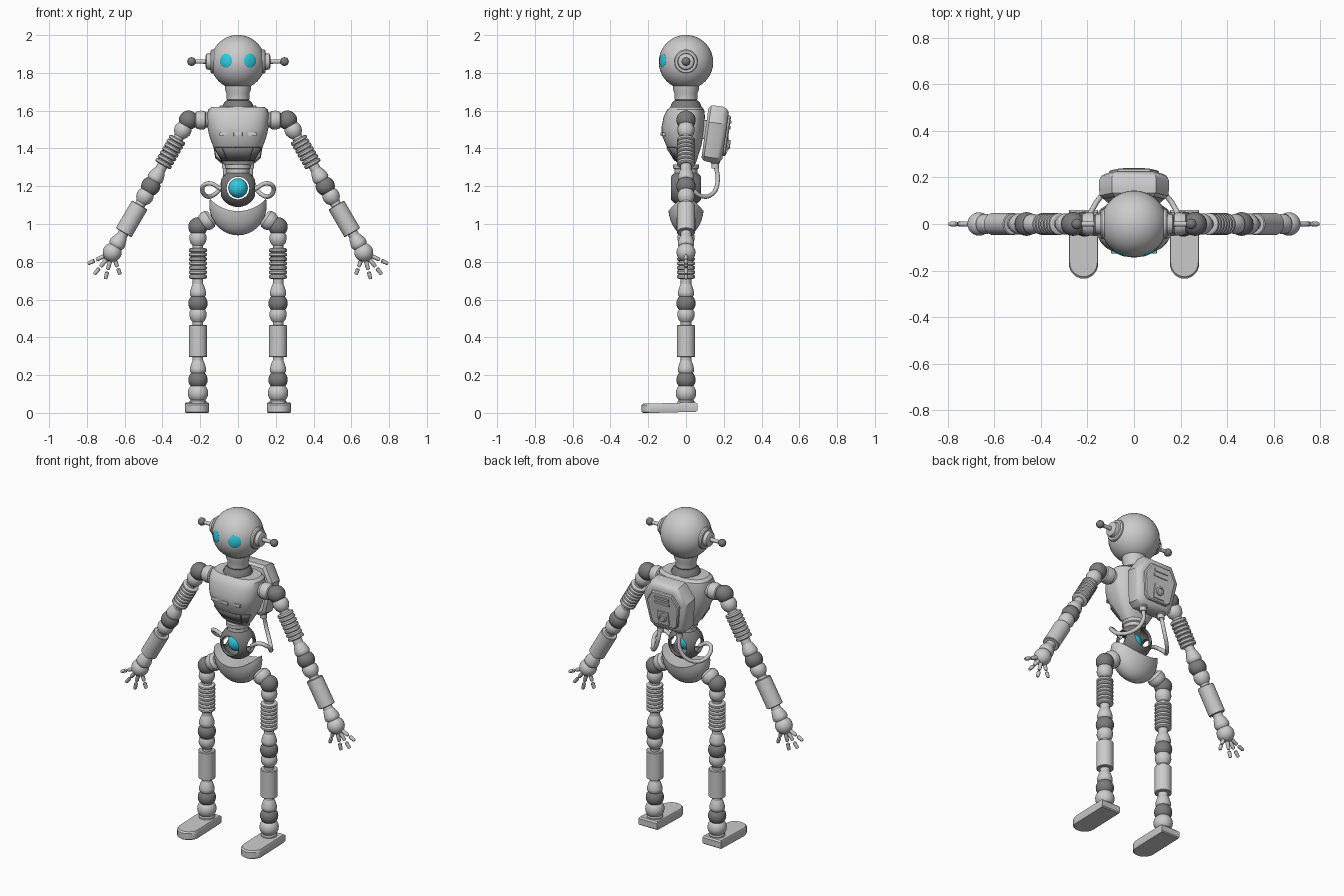
import bpy, bmesh
from math import sin, cos, pi, radians
from mathutils import Vector, Matrix

if "Cube" in bpy.data.objects:
    bpy.data.objects.remove(bpy.data.objects["Cube"])


def colour(name, rgb):
    m = bpy.data.materials.new(name)
    m.diffuse_color = (*rgb, 1)
    m.use_nodes = True
    m.node_tree.nodes["Principled BSDF"].inputs["Base Color"].default_value = m.diffuse_color
    return m


CYAN = colour("cyan_glow", (0.03, 0.6, 0.75))
DARK = colour("dark_joint", (0.2, 0.2, 0.2))


def finish(name, bm, mat=None, angle=35):
    bmesh.ops.recalc_face_normals(bm, faces=bm.faces)
    me = bpy.data.meshes.new(name)
    bm.to_mesh(me)
    bm.free()
    for p in me.polygons:
        p.use_smooth = True
    me.set_sharp_from_angle(angle=radians(angle))
    ob = bpy.data.objects.new(name, me)
    bpy.context.collection.objects.link(ob)
    if mat:
        me.materials.append(mat)
    return ob


def loft(name, rings, mat=None, closed=True):
    """Skin a stack of equal-length point rings; closed loops get end caps."""
    bm = bmesh.new()
    vs = [[bm.verts.new(p) for p in r] for r in rings]
    n = len(vs[0])
    for a, b in zip(vs, vs[1:]):
        for i in range(n if closed else n - 1):
            j = (i + 1) % n
            bm.faces.new((a[i], a[j], b[j], b[i]))
    if closed:
        bm.faces.new(vs[0])
        bm.faces.new(vs[-1])
    return finish(name, bm, mat)


def lathe(name, profile, origin, axis, mat=None, n=28):
    q = Vector(axis).to_track_quat('Z', 'Y')
    o = Vector(origin)
    return loft(name, [[o + q @ Vector((r * cos(2 * pi * i / n), r * sin(2 * pi * i / n), t))
                        for i in range(n)] for r, t in profile], mat)


def ball(name, c, r, mat=None, scale=(1, 1, 1), n=28):
    bm = bmesh.new()
    bmesh.ops.create_uvsphere(bm, u_segments=n, v_segments=n // 2, radius=r)
    bm.transform(Matrix.Translation(c) @ Matrix.Diagonal((*scale, 1)))
    return finish(name, bm, mat)


def box(name, c, size, bevel=0.005, mat=None):
    bm = bmesh.new()
    bmesh.ops.create_cube(bm, size=1)
    bm.transform(Matrix.Translation(c) @ Matrix.Diagonal((*size, 1)))
    bmesh.ops.bevel(bm, geom=bm.edges[:], offset=bevel, segments=2, affect='EDGES', profile=0.5)
    return finish(name, bm, mat)


def cut(ob, *cutters):
    bpy.context.view_layer.objects.active = ob
    for c in cutters:
        m = ob.modifiers.new("cut", 'BOOLEAN')
        m.operation, m.object, m.solver = 'DIFFERENCE', c, 'EXACT'
        bpy.ops.object.modifier_apply(modifier=m.name)
        bpy.data.objects.remove(c)
    ob.data.set_sharp_from_angle(angle=radians(35))


def tube(name, pts, r):
    cu = bpy.data.curves.new(name, 'CURVE')
    cu.dimensions, cu.bevel_depth, cu.bevel_resolution = '3D', r, 3
    cu.use_fill_caps = True
    sp = cu.splines.new('BEZIER')
    sp.bezier_points.add(len(pts) - 1)
    for b, p in zip(sp.bezier_points, pts):
        b.co = p
        b.handle_left_type = b.handle_right_type = 'AUTO'
    ob = bpy.data.objects.new(name, cu)
    bpy.context.collection.objects.link(ob)


# Head, neck and collar
ball("head", (0, 0, 1.857), 0.144, n=40)
lathe("neck", [(.05, 1.62), (.055, 1.655), (.06, 1.66), (.06, 1.69), (.068, 1.71), (.068, 1.74)], (0, 0, 0), (0, 0, 1))
lathe("collar", [(.085, 1.60), (.085, 1.615), (.075, 1.64), (.06, 1.655)], (0, 0, 0), (0, 0, 1), DARK)

# Torso: rounded cross-sections (z, half width, front y, back y)
SECT = [(1.31, .07, -.04, .045), (1.33, .085, -.052, .055), (1.41, .132, -.102, .08), (1.47, .153, -.128, .092),
        (1.51, .161, -.13, .097), (1.57, .165, -.118, .1), (1.605, .158, -.1, .096), (1.62, .14, -.082, .083)]


def torso_pt(z, a, grow=0.0):
    for s, t in zip(SECT, SECT[1:]):
        if s[0] <= z <= t[0]:
            k = (z - s[0]) / (t[0] - s[0])
            rx, yf, yb = (s[i] + (t[i] - s[i]) * k + (-grow if i == 2 else grow) for i in (1, 2, 3))
            break
    c, d = cos(a), sin(a)
    e = 2 / 2.6
    x = rx * abs(c) ** e * (1 if c > 0 else -1)
    return Vector((x, (yb if d > 0 else -yf) * abs(d) ** e * (1 if d > 0 else -1), z))


loft("torso", [[torso_pt(s[0], 2 * pi * i / 48) for i in range(48)] for s in SECT])
for i, (a, b) in enumerate([(205, 236), (238, 302), (304, 335)]):
    plate = loft("belly_plate", [[torso_pt(z, radians(a + (b - a) * k / 10), .003) for k in range(11)]
                                 for z in (1.335, 1.37, 1.405)], DARK, False)
    m = plate.modifiers.new("thick", 'SOLIDIFY')
    m.thickness, m.offset = .007, 0
for x in (-.075, 0, .075):
    box("chest_button", (x, -.122 + abs(x) * .1, 1.475), (.046, .024, .02), .003)
lathe("waist_link", [(.06, 1.265), (.06, 1.29), (.068, 1.295), (.068, 1.315)], (0, 0, 0), (0, 0, 1))

# Hollow abdomen with glowing core
abdomen = ball("abdomen_shell", (0, 0, 1.19), .1, DARK, n=36)
cut(abdomen, ball("cut_inner", (0, 0, 1.19), .084),
    lathe("cut_y", [(.06, -.2), (.06, .2)], (0, 0, 1.19), (0, 1, 0)),
    lathe("cut_x", [(.042, -.2), (.042, .2)], (0, 0, 1.19), (1, 0, 0)))
ball("glowing_core", (0, -.01, 1.19), .052, CYAN)

# Pelvis bowl with saddle-shaped top
pelvis = ball("pelvis", (0, 0, 1.10), 1, scale=(.152, .095, .16), n=36)
cut(pelvis, lathe("cut_saddle", [(.2, -.3), (.2, .3)], (0, 0, 1.268), (0, 1, 0), n=64))

# Backpack, tilted back; each ring is an octagonal outline
OUT = [(-.09, -.15), (.09, -.15), (.12, -.125), (.15, .06), (.095, .15), (-.095, .15), (-.15, .06), (-.12, -.125)]
tilt = Matrix.Translation((0, .155, 1.475)) @ Matrix.Rotation(radians(-8), 4, 'X')


def pack(name, rows, outline=OUT, shift=(0, 0), mat=None):
    loft(name, [[tilt @ Vector((x * k + shift[0], y, z * k + shift[1])) for x, z in outline] for y, k in rows], mat)


pack("backpack", [(-.055, .88), (-.042, .98), (-.02, 1), (.025, 1), (.045, .93), (.055, .82)])
pack("pack_plate", [(.04, .74), (.064, .72), (.07, .68)])
RECT = [(-.05, -.008), (.05, -.008), (.05, .008), (-.05, .008)]
for z in (.075, .045):
    pack("pack_vent", [(.05, 1), (.076, .95)], RECT, (0, z))
pack("pack_port_base", [(.05, 1), (.076, .92)], [(-.04, -.05), (.04, -.05), (.04, .04), (-.04, .04)], (0, -.045))
lathe("pack_port", [(.026, .05), (.026, .083), (.018, .086), (.016, .078)], tilt @ Vector((0, 0, -.045)),
      tilt.to_3x3() @ Vector((0, 1, 0)))
for v in bpy.data.objects:
    if v.name == "pack_port":  # seat the port on its base
        v.location = (0, 0, 0)
box("pack_bracket", (0, .095, 1.5), (.12, .05, .1))

LIMB_SOCKET = [(.036, .03), (.044, .045), (.046, .065), (.04, .085), (.028, .1)]
LIMB_BELL = [(.026, .3), (.034, .315), (.043, .345), (.043, .36), (.036, .37)]


def segment(name, a, b, bellows):
    """One limb half: joint ball, socket, rod, main tube or bellows, bell."""
    d = Vector(b) - Vector(a)
    ball(name + "_joint", a, .051, DARK)
    lathe(name + "_socket", LIMB_SOCKET, a, d)
    lathe(name + "_rod", [(.028, .04), (.028, .38)], a, d)
    if bellows:
        prof = [(.036, .112)]
        for i in range(7):
            t = .114 + i * .0235
            prof += [(.043, t), (.047, t + .004), (.047, t + .015), (.043, t + .019), (.036, t + .021)]
    else:
        prof = [(.044, .115), (.048, .118), (.048, .282), (.044, .285)]
    lathe(name + "_main", prof, a, d)
    lathe(name + "_bell", LIMB_BELL, a, d)


for s in (1, -1):
    # Eyes, ears and antennae
    e = Vector((s * .066, -.128, .008)).normalized()
    lathe("eye", [(.037, .12), (.037, .139), (.03, .143), (.012, .146)], (0, 0, 1.857), e, CYAN)
    lathe("ear", [(.064, .12), (.064, .138), (.058, .145), (.045, .145), (.042, .166), (.03, .172), (.012, .172),
                  (.01, .245)], (0, 0, 1.86), (s, 0, 0))
    ball("antenna_tip", (s * .246, 0, 1.86), .023, DARK)

    # Arm
    sh, el, wr = (s * .262, 0, 1.55), (s * .462, 0, 1.20), (s * .666, 0, .85)
    lathe("shoulder_link", [(.04, .13), (.04, .17), (.048, .175), (.05, .2), (.044, .222), (.03, .23)], (0, 0, 1.55), (s, 0, 0))
    segment("upper_arm", sh, el, True)
    segment("forearm", el, wr, False)
    ball("hand", wr, .05)
    for dx, dz, ln in ((.125, -.058, .142), (.092, -.113, .15), (.035, -.138, .146), (-.04, -.113, .125)):
        for t0, t1, r in ((.045, ln * .66, .0115), (ln * .72, ln, .011)):
            lathe("finger", [(r * .6, t0), (r, t0 + .006), (r * .9, t1 - .006), (r * .6, t1)], wr, (s * dx, 0, dz), n=12)

    # Leg
    hip, knee, ankle = (s * .212, 0, .985), (s * .212, 0, .58), (s * .212, 0, .175)
    lathe("hip_link", [(.035, -.09), (.05, -.075), (.052, -.055), (.046, -.035), (.032, -.02)], hip, (s * .8, 0, -.55))
    segment("thigh", hip, knee, True)
    segment("shin", knee, ankle, False)
    ball("ankle_joint", ankle, .051, DARK)
    ball("ankle", (s * .212, 0, .105), .054)
    lathe("ankle_collar", [(.045, .045), (.045, .062), (.036, .072)], (s * .212, 0, 0), (0, 0, 1))

    # Foot: square heel, round toe
    foot = [(-1, .06), (-1, -.17)] + [(-cos(pi * k / 14), -.17 - .065 * sin(pi * k / 14)) for k in range(1, 14)]
    foot += [(1, -.17), (1, .06)]
    loft("foot", [[(s * .217 + x * .063 * k, -.085 + (y + .085) * k, z + (.006 if y > -.1 and z < .02 else 0) +
                    (.006 if y > 0 and z > .02 else 0)) for x, y in foot]
                  for z, k in ((0, .95), (.006, 1), (.042, 1), (.05, .94))])

    # Hose from pack to abdomen
    lathe("hose_socket", [(.02, 0), (.02, .025), (.026, .03), (.026, .05)], (s * .065, .155, 1.295), (0, 0, 1))
    tube("hose", [(s * .065, .158, 1.31), (s * .075, .168, 1.23), (s * .12, .14, 1.16), (s * .172, .075, 1.15),
                  (s * .185, .02, 1.2), (s * .15, 0, 1.215), (s * .09, 0, 1.185)], .0115)
